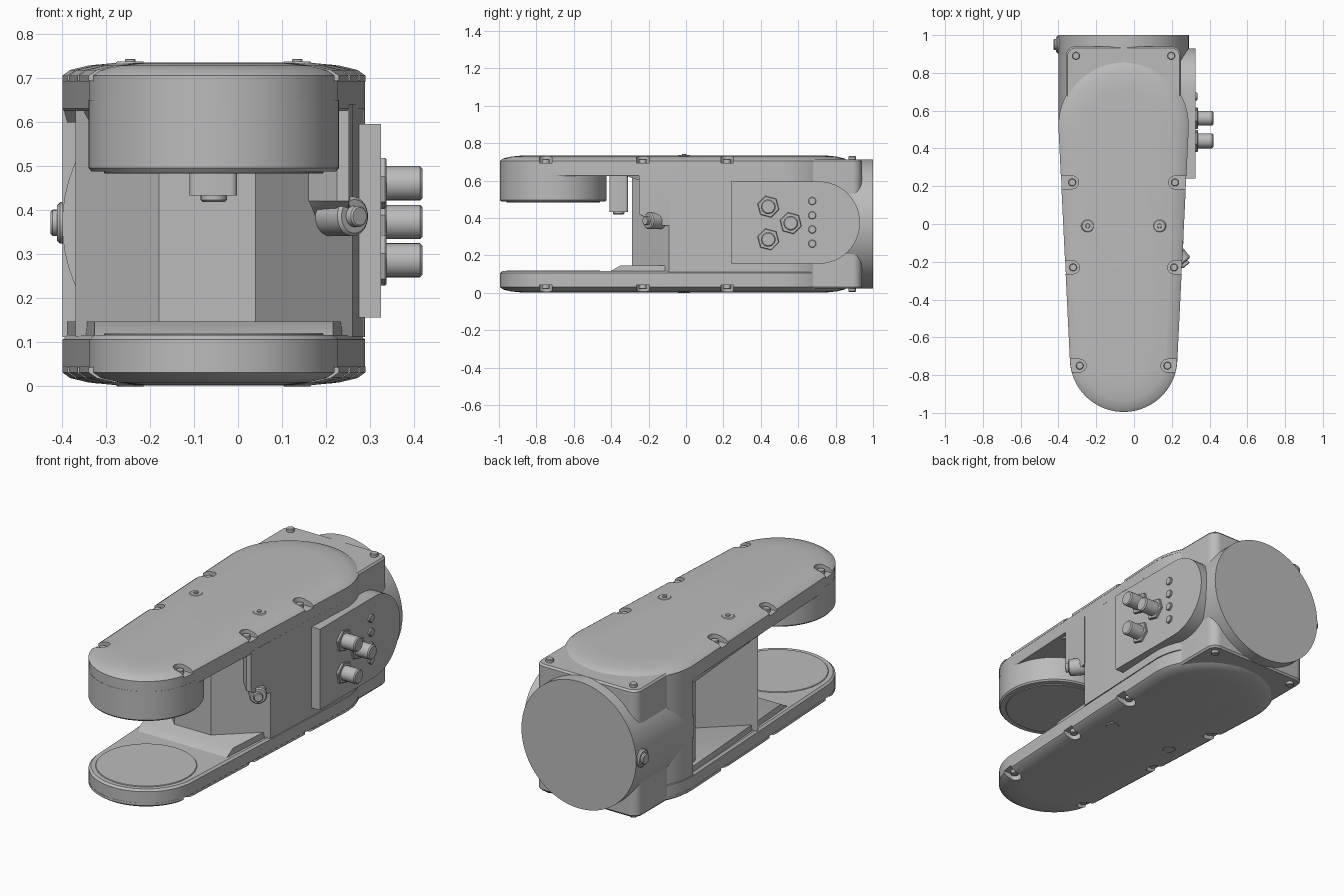
import bpy, bmesh, math
from mathutils import Vector

if "Cube" in bpy.data.objects:
    bpy.data.objects.remove(bpy.data.objects["Cube"], do_unlink=True)

grey = bpy.data.materials.new("matt_grey")
grey.use_nodes = True
grey.diffuse_color = (0.5, 0.5, 0.5, 1)
grey.node_tree.nodes["Principled BSDF"].inputs["Base Color"].default_value = (0.5, 0.5, 0.5, 1)

CX = -0.055           # centre line of the body
HEIGHT = 0.735
MID = HEIGHT / 2
FRONT, BACK = -0.71, 0.52
R_FRONT, R_BACK = 0.285, 0.345
BODY_MID_Z = 0.3675


def finish(name, bm):
    bmesh.ops.recalc_face_normals(bm, faces=bm.faces)
    mesh = bpy.data.meshes.new(name)
    bm.to_mesh(mesh)
    bm.free()
    ob = bpy.data.objects.new(name, mesh)
    bpy.context.collection.objects.link(ob)
    mesh.materials.append(grey)
    smooth(ob)
    return ob


def smooth(ob):
    bpy.ops.object.select_all(action='DESELECT')
    ob.select_set(True)
    bpy.context.view_layer.objects.active = ob
    bpy.ops.object.shade_smooth_by_angle(angle=math.radians(30))


def loft(name, sections, axis='z', flip=False):
    """Skin a stack of (outline, height) sections along an axis."""
    place = {'z': lambda u, v, h: (u, v, HEIGHT - h if flip else h),
             'x': lambda u, v, h: (h, u, v),
             'y': lambda u, v, h: (u, h, v)}[axis]
    bm = bmesh.new()
    rings = [[bm.verts.new(place(u, v, h)) for u, v in pts] for pts, h in sections]
    for a, b in zip(rings, rings[1:]):
        for i in range(len(a)):
            bm.faces.new((a[i - 1], a[i], b[i], b[i - 1]))
    bm.faces.new(rings[0])
    bm.faces.new(rings[-1])
    return finish(name, bm)


def circle(u, v, r, n=64):
    return [(u + r * math.cos(2 * math.pi * i / n), v + r * math.sin(2 * math.pi * i / n))
            for i in range(n)]


def capsule(inset=0.0, n=96, clip=-2):
    """Tapered rounded outline seen from above."""
    slope = -(R_BACK - R_FRONT) / (BACK - FRONT)
    pts = []
    for i in range(n):
        t = 2 * math.pi * (i + 0.5) / n
        cy, r = (FRONT, R_FRONT) if math.sin(t) < slope else (BACK, R_BACK)
        r -= inset
        pts.append((CX + r * math.cos(t), max(cy + r * math.sin(t), clip)))
    return pts


def rounded_box(x0, x1, y0, y1, r, n=8):
    corners = [(x1 - r, y1 - r), (x0 + r, y1 - r), (x0 + r, y0 + r), (x1 - r, y0 + r)]
    pts = []
    for k, (cx, cy) in enumerate(corners):
        for i in range(n + 1):
            t = math.pi / 2 * (k + i / n)
            pts.append((cx + r * math.cos(t), cy + r * math.sin(t)))
    return pts


def rod(name, start, end, r, n=24, bevel=0.15):
    """Straight pin from start to end with a softened tip."""
    start, end = Vector(start), Vector(end)
    d = end - start
    side = d.orthogonal().normalized()
    up = d.normalized().cross(side)
    tip = end - d.normalized() * min(r * bevel, d.length / 2)
    bm = bmesh.new()
    rings = []
    for p, s in ((start, r), (tip, r), (end, r * (1 - bevel))):
        rings.append([bm.verts.new(p + side * u + up * v) for u, v in circle(0, 0, s, n)])
    for a, b in zip(rings, rings[1:]):
        for i in range(n):
            bm.faces.new((a[i - 1], a[i], b[i], b[i - 1]))
    bm.faces.new(rings[0])
    bm.faces.new(rings[-1])
    return finish(name, bm)


def cut(ob, cutter):
    mod = ob.modifiers.new("cut", 'BOOLEAN')
    mod.operation, mod.solver, mod.object = 'DIFFERENCE', 'EXACT', cutter
    bpy.context.view_layer.objects.active = ob
    bpy.ops.object.modifier_apply(modifier=mod.name)
    bpy.data.objects.remove(cutter, do_unlink=True)


def slot(x, y, r, side):
    """Stadium outline open towards the side of the cover."""
    pts = [(x + side * 0.12, y + r), (x + side * 0.12, y - r)]
    for i in range(13):
        t = -math.pi / 2 - math.pi * i / 12
        pts.append((x + side * -r * math.cos(t) * -1, y + r * math.sin(t)))
    return pts


# Two covers with notched screws, arm layers and rear corner screws
for flip, label in ((False, "top"), (True, "bottom")):
    fz = lambda z: HEIGHT - z if flip else z
    cover = loft(label + "_cover",
                 [(capsule(0), 0.692), (capsule(0), 0.705), (capsule(0.018), 0.718),
                  (capsule(0.06), 0.728), (capsule(0.12), 0.734), (capsule(0.16), 0.735)], flip=flip)
    for y, half in ((0.22, 0.272), (-0.23, 0.267), (-0.75, 0.232)):
        for side in (-1, 1):
            x = CX + side * half
            cut(cover, loft("notch_cutter", [(slot(x, y, 0.034, side), 0.66),
                                             (slot(x, y, 0.034, side), 0.78)], flip=flip))
            rod(label + "_cover_screw", (x, y, fz(0.68)), (x, y, fz(0.715)), 0.02)
    smooth(cover)
    for side in (-1, 1):
        px, bx = CX + side * 0.19, CX + side * 0.252
        rod(label + "_centre_pin_washer", (px, -0.01, fz(0.72)), (px, -0.01, fz(0.737)), 0.035)
        rod(label + "_centre_pin", (px, -0.01, fz(0.72)), (px, -0.01, fz(0.743 if not flip else 0.735)), 0.012)
        rod(label + "_corner_screw", (bx, 0.89, fz(0.70)), (bx, 0.89, fz(0.73)), 0.02)

loft("upper_arm", [(capsule(0.004), 0.625), (capsule(0.001), 0.63), (capsule(0.001), 0.694)])
loft("lower_arm", [(capsule(0.001), 0.041), (capsule(0.001), 0.105), (capsule(0.012), 0.115)])
loft("lower_arm_step", [(capsule(0.012, clip=-0.41), 0.112), (capsule(0.012, clip=-0.35), 0.146)])
loft("upper_arm_step", [(capsule(0.012, clip=-0.24), 0.598), (capsule(0.004, clip=-0.33), 0.627)])

# Drum under the upper arm and the two facing pads
loft("upper_drum", [(circle(CX, FRONT, 0.278), 0.487), (circle(CX, FRONT, 0.285), 0.495),
                    (circle(CX, FRONT, 0.285), 0.65)])
rod("upper_pad", (CX, FRONT, 0.5), (CX, FRONT, 0.482), 0.25, 64, 0.01)
rod("lower_pad", (CX, FRONT, 0.1), (CX, FRONT, 0.119), 0.25, 64, 0.01)

# Main body with a faceted front wall
wall = [p for p in capsule(0.001) if p[1] > 0.4]
wall += [(-0.37, -0.09), (-0.18, -0.29), (0.04, -0.29), (0.26, -0.09)]
loft("main_body", [(wall, 0.11), (wall, 0.64)])

# Rear block and round rear flange
block = rounded_box(-0.36, 0.25, 0.4, 0.94, 0.05)
inner = rounded_box(-0.352, 0.242, 0.4, 0.932, 0.045)
loft("rear_block", [(inner, 0.022), (block, 0.032), (block, 0.703), (inner, 0.713)])
loft("rear_flange", [(circle(CX, BODY_MID_Z, 0.345), y) for y in (0.5, 1.0)], axis='y')

# Control panel on the left side
panel = [(0.24, 0.155), (0.71, 0.155)]
panel += [(0.71 + 0.22 * math.sin(t), 0.375 - 0.22 * math.cos(t))
          for t in (math.pi * i / 24 for i in range(1, 24))]
panel += [(0.71, 0.595), (0.24, 0.595)]
loft("control_panel", [(panel, 0.235), (panel, 0.325)], axis='x')
for y, z in ((0.44, 0.46), (0.44, 0.285), (0.56, 0.372)):
    rod("button_nut", (0.31, y, z), (0.338, y, z), 0.06, 6, 0.06)
    rod("button", (0.31, y, z), (0.42, y, z), 0.039)
for i in range(4):
    z = 0.262 + 0.076 * i
    rod("indicator_light", (0.31, 0.675, z), (0.336, 0.675, z), 0.021)

# Side connector on the right of the rear flange
rod("connector_ring", (-0.37, 0.95, 0.37), (-0.412, 0.95, 0.37), 0.047)
rod("connector_core", (-0.37, 0.95, 0.37), (-0.426, 0.95, 0.37), 0.03)

# Sensor nub behind the drum
nub = rounded_box(-0.11, -0.002, -0.41, -0.31, 0.015, 4)
loft("sensor_block", [(nub, 0.432), (nub, 0.63)])
rod("sensor_tip", (CX, -0.36, 0.45), (CX, -0.36, 0.418), 0.03)

# Web and angled cable eye at the front left corner
web_low = [(0.262, -0.085), (0.25, -0.13), (0.22, -0.14), (0.16, -0.17)]
web_top = [(0.262, -0.085), (0.252, -0.25), (0.225, -0.25), (0.16, -0.18)]
loft("corner_web", [(web_low, 0.36), (web_top, 0.42), (web_top, 0.64)])
rod("cable_eye", (0.18, -0.1, 0.385), (0.265, -0.205, 0.385), 0.045)
rod("cable_eye_plug", (0.2, -0.13, 0.385), (0.277, -0.22, 0.385), 0.024)
